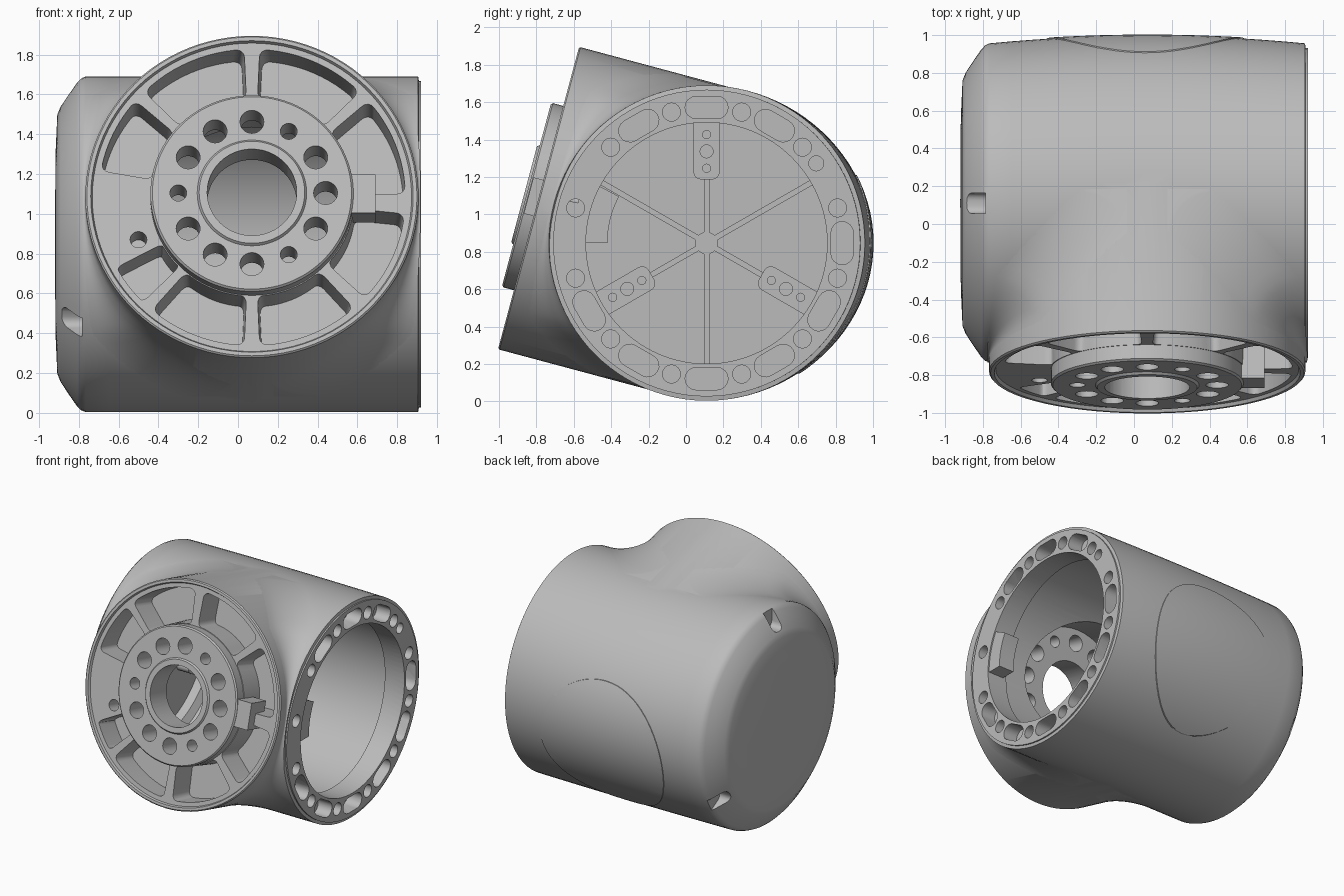
import bpy, bmesh
from math import sin, cos, pi, radians, sqrt
from mathutils import Matrix, Vector

cube = bpy.data.objects.get("Cube")
if cube:
    bpy.data.objects.remove(cube, do_unlink=True)

grey = bpy.data.materials.new("Cast grey")
grey.use_nodes = True
grey.diffuse_color = (0.5, 0.5, 0.5, 1)
grey.node_tree.nodes["Principled BSDF"].inputs["Base Color"].default_value = (0.5, 0.5, 0.5, 1)

# Frames: BARREL runs along x, NECK leans out of the front, BACK looks rearward
BARREL = Matrix(((0, 0, 1, 0), (1, 0, 0, 0.11), (0, 1, 0, 0.847), (0, 0, 0, 1)))
NECK = Matrix.Translation((0.07, 0.11, 0.847)) @ Matrix.Rotation(radians(75), 4, 'X')
BACK = Matrix.Translation((0.06, 0, 0.68)) @ Matrix.Rotation(radians(-90), 4, 'X')
R_MAIN, R_NECK = 0.843, 0.837


def make(name, bm, frame):
    bmesh.ops.recalc_face_normals(bm, faces=bm.faces)
    bm.transform(frame)
    mesh = bpy.data.meshes.new(name)
    bm.to_mesh(mesh)
    bm.free()
    mesh.materials.append(grey)
    ob = bpy.data.objects.new(name, mesh)
    bpy.context.collection.objects.link(ob)
    return ob


def boolean(ob, other, op='DIFFERENCE'):
    mod = ob.modifiers.new("cut", 'BOOLEAN')
    mod.operation, mod.solver, mod.object = op, 'EXACT', other
    bpy.context.view_layer.objects.active = ob
    bpy.ops.object.modifier_apply(modifier=mod.name)
    bpy.data.objects.remove(other, do_unlink=True)


def lathe(profile, steps=96):
    bm = bmesh.new()
    vs = [bm.verts.new((r, 0, z)) for r, z in profile]
    es = [bm.edges.new(p) for p in zip(vs, vs[1:])]
    bmesh.ops.spin(bm, geom=vs + es, cent=(0, 0, 0), axis=(0, 0, 1),
                   angle=2 * pi, steps=steps)
    bmesh.ops.remove_doubles(bm, verts=bm.verts, dist=1e-5)
    return bm


def prism(bm, pts, z0, z1, rounded=(), taper=1):
    mid = sum((Vector(p) for p in pts), Vector((0, 0))) / len(pts)
    low = [bm.verts.new((*(mid + (Vector(p) - mid) * taper), z0)) for p in pts]
    top = [bm.verts.new((*p, z1)) for p in pts]
    bm.faces.new(low[::-1])
    bm.faces.new(top)
    for i in range(len(pts)):
        bm.faces.new((low[i - 1], low[i], top[i], top[i - 1]))
    if rounded:
        edges = [bm.edges.get((low[i], top[i])) for i in rounded]
        bmesh.ops.bevel(bm, geom=edges, offset=0.04, segments=4, profile=0.5, affect='EDGES')


def polar(r, deg):
    return (r * cos(radians(deg)), r * sin(radians(deg)))


def circle(c, r, n=24):
    return [(c[0] + r * cos(2 * pi * i / n), c[1] + r * sin(2 * pi * i / n)) for i in range(n)]


def sector(r0, r1, a0, a1, n=12):
    angles = [a0 + (a1 - a0) * i / n for i in range(n + 1)]
    return [polar(r1, a) for a in angles] + [polar(r0, a) for a in reversed(angles)]


def slot(c, length, width, deg):
    d, out = (length - width) / 2, []
    for side, start in ((1, -90), (-1, 90)):
        e = Vector(c) + side * Vector(polar(d, deg))
        out += [tuple(e + Vector(polar(width / 2, deg + start + 22.5 * k))) for k in range(9)]
    return out


def bar(r0, r1, width, deg):
    u, v = Vector(polar(1, deg)), Vector(polar(width / 2, deg + 90))
    return [tuple(u * r0 - v), tuple(u * r1 - v), tuple(u * r1 + v), tuple(u * r0 + v)]


def barrel(grow=0.0):
    r = R_MAIN + grow
    wall = [(r, -0.765 + 1.67 * i / 14) for i in range(15)]
    bm = lathe([(0, -0.92), (0.45, -0.917), (0.65, -0.908), (0.69, -0.892), (0.75, -0.853),
                (r - 0.028, -0.808), (r - 0.01, -0.79)] + wall
               + [(0.82, 0.909), (0.82, 0.92), (0, 0.92)])
    # The rear of the barrel bulges gently
    for v in bm.verts:
        b = max(0, v.co.x / r)
        v.co.x += 0.044 * b * b * max(0, 1 - ((v.co.z - 0.07) / 0.87) ** 2)
    return bm


# Housing: barrel plus leaning neck with its thin rim lip, face and raised boss
housing = make("housing", barrel(), BARREL)
neck = lathe([(0, 0), (R_NECK, 0), (R_NECK, 0.922), (0.829, 0.93), (0.81, 0.93), (0.802, 0.912),
              (0.51, 0.912), (0.51, 0.987), (0.50, 0.997), (0.275, 0.997), (0.265, 1.01),
              (0, 1.01)])
boolean(housing, make("neck", neck, NECK), 'UNION')

# One hollow: undercut barrel cavity, space behind the boss, and bore
cavity = make("cavity", lathe([(0, -0.80), (0.645, -0.80), (0.645, -0.73), (0.70, -0.70),
                               (0.70, 0.74), (0.645, 0.75), (0.645, 1.0), (0, 1.0)]), BARREL)
for name, radius, top in (("neck_hollow", 0.47, 0.80), ("bore", 0.225, 1.1)):
    bm = bmesh.new()
    prism(bm, circle((0, 0), radius, 48), 0.1, top)
    boolean(cavity, make(name, bm, NECK), 'UNION')
boolean(housing, cavity)

# Pockets between the spokes of the neck
bm = bmesh.new()
for a0, a1 in ((45, 87.5), (92.5, 135), (139, 170), (208, 225), (229, 267.5),
               (272.5, 312), (317, 354), (1, 41)):
    prism(bm, sector(0.512, 0.775, a0, a1), 0.72, 1.0, (0, 12, 13, 25), 0.92)
boolean(housing, make("pockets", bm, NECK))

# Screw holes in the boss and neck face
bm = bmesh.new()
for k in range(12):
    small = k in (2, 6, 10)
    prism(bm, circle(polar(0.37, 30 * k), 0.042 if small else 0.06), 0.75, 1.1)
prism(bm, circle((-0.57, -0.22), 0.042), 0.75, 1.0)
boolean(housing, make("boss_holes", bm, NECK))

# Holes and slots around the open end
bm = bmesh.new()
for k in range(12):
    prism(bm, circle(polar(0.725, 15 + 30 * k), 0.048), 0.78, 1.0)
    if k not in (1, 5, 6):
        prism(bm, slot(polar(0.725, 30 * k), 0.23, 0.12, 30 * k + 90), 0.80, 1.0)
prism(bm, circle(polar(0.725, 36), 0.04), 0.80, 1.0)
boolean(housing, make("end_holes", bm, BARREL))

# Three notches in the closed end
bm = bmesh.new()
for a in (90, 210, 330):
    prism(bm, bar(0.70, 0.95, 0.11, a), -1.0, -0.785, (0, 3))
boolean(housing, make("notches", bm, BARREL))

# Soft fillets where neck and barrel meet
for name, side in (("left_fillet", 1), ("right_fillet", -1)):
    bm, rows, n = bmesh.new(), [], 10
    for i in range(49):
        w = 0.83 * sin(pi * (i / 48 - 0.5))
        sm, sn = sqrt(R_MAIN ** 2 - w * w), sqrt(R_NECK ** 2 - w * w)
        f = min(0.24, 0.85 * (0.85 - sn))
        row = [(sn + f - f * cos(pi / 2 * k / n), sm + f - f * sin(pi / 2 * k / n))
               for k in range(n + 1)] + [(sn - 0.02, sm - 0.02)]
        rows.append([bm.verts.new((side * x, w, z)) for x, z in row])
    for a, b in zip(rows, rows[1:]):
        for k in range(n + 2):
            bm.faces.new((a[k - 1], a[k], b[k], b[k - 1]))
    bm.faces.new(rows[0])
    bm.faces.new(rows[-1])
    make(name, bm, NECK)

# Index tab on the side of the boss
bm = bmesh.new()
prism(bm, bar(0.46, 0.62, 0.20, 0), 0.80, 0.985)
make("index_tab", bm, NECK)

# Ribs and hub on the cavity floor
bm = bmesh.new()
for k in range(6):
    prism(bm, bar(0.02, 0.65, 0.03, 30 + 60 * k), -0.81, -0.765)
prism(bm, circle((0, 0), 0.06), -0.81, -0.764)
make("floor_ribs", bm, BARREL)

# Screw pads on the cavity floor
for a in (90, 210, 330):
    bm = bmesh.new()
    prism(bm, bar(0.34, 0.66, 0.14, a), -0.81, -0.70, (0, 3))
    pad = make("floor_pad", bm, BARREL)
    bm = bmesh.new()
    for r, size in ((0.40, 0.022), (0.49, 0.035), (0.58, 0.022)):
        prism(bm, circle(polar(r, a), size, 16), -0.73, -0.60)
    boolean(pad, make("pad_holes", bm, BARREL))

# Inner ledge beside the open end
bm = bmesh.new()
prism(bm, sector(0.53, 0.66, 152, 180), 0.78, 0.91)
make("inner_ledge", bm, BARREL)

# Round cover on the rear
cover = make("rear_cover", barrel(0.006), BARREL)
bm = bmesh.new()
prism(bm, circle((0, 0), 0.53, 64), 0.4, 1.2)
boolean(cover, make("cover_outline", bm, BACK), 'INTERSECT')
bm = bmesh.new()
prism(bm, circle((0, 0), 0.76, 64), -1.2, 1.2)
boolean(cover, make("cover_inside", bm, BARREL))

# Smooth curved faces, keep edges crisp
bpy.ops.object.select_all(action='DESELECT')
for ob in bpy.context.collection.objects:
    if ob.type == 'MESH':
        ob.select_set(True)
        bpy.context.view_layer.objects.active = ob
bpy.ops.object.shade_smooth_by_angle(angle=radians(30))
